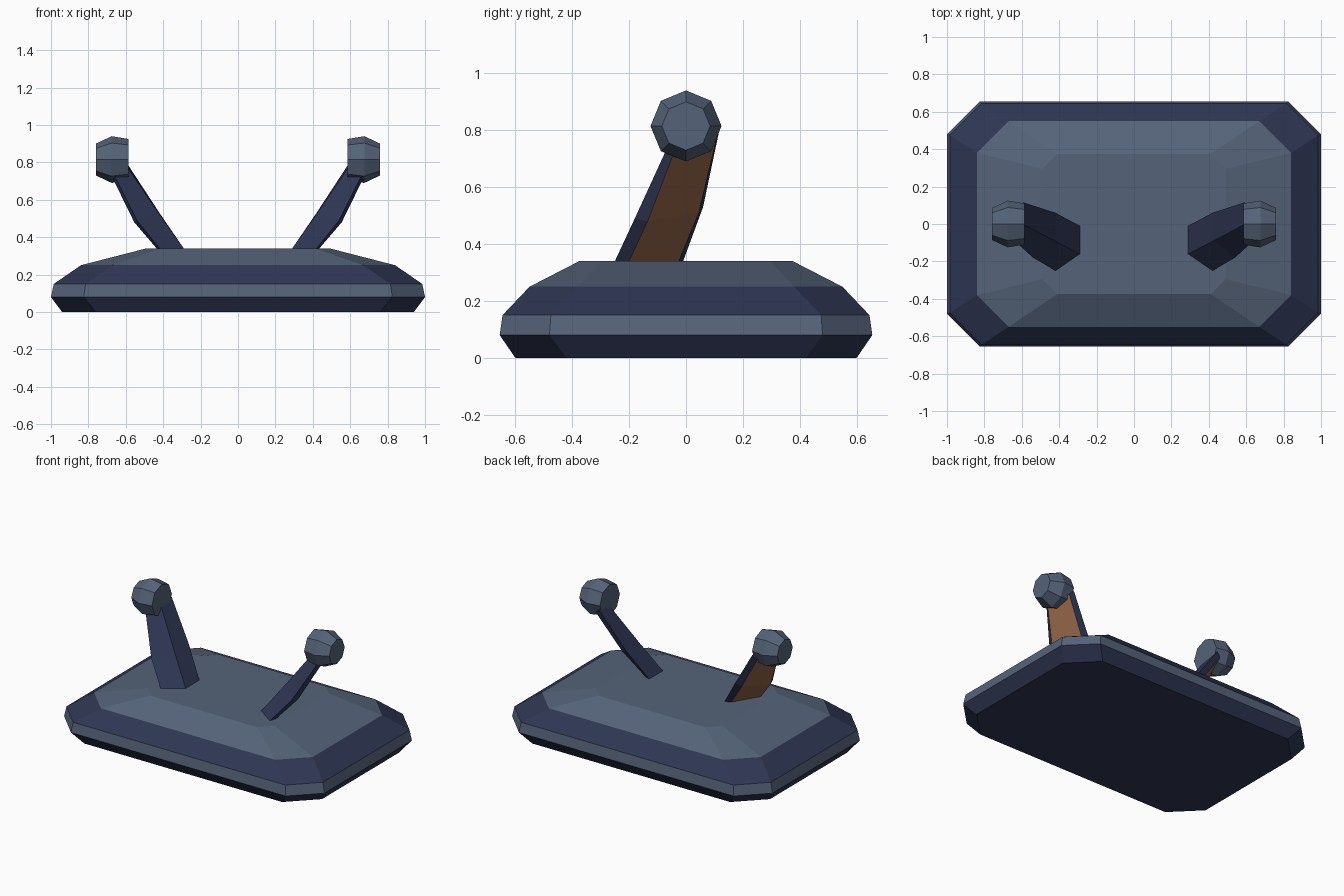
import bpy, bmesh
from math import cos, sin, tau

cube = bpy.data.objects.get("Cube")
if cube:
    bpy.data.objects.remove(cube, do_unlink=True)


def material(name, rgb):
    mat = bpy.data.materials.new(name)
    mat.use_nodes = True
    mat.diffuse_color = (*rgb, 1)
    shader = next(n for n in mat.node_tree.nodes if n.type == 'BSDF_PRINCIPLED')
    shader.inputs["Base Color"].default_value = (*rgb, 1)
    return mat


slate = material("slate", (0.09, 0.125, 0.19))
navy = material("navy", (0.028, 0.037, 0.088))
brown = material("brown", (0.31, 0.135, 0.065))


def loft(name, rings, materials, pick=lambda level, side: 0, caps=(0, 0)):
    """Skin a stack of equal rings; pick gives the material of each side face."""
    bm = bmesh.new()
    loops = [[bm.verts.new(p) for p in ring] for ring in rings]
    n = len(loops[0])
    for level, (low, high) in enumerate(zip(loops, loops[1:])):
        for i in range(n):
            j = (i + 1) % n
            face = bm.faces.new((low[i], low[j], high[j], high[i]))
            face.material_index = pick(level, i)
    bm.faces.new(loops[0][::-1]).material_index = caps[0]
    bm.faces.new(loops[-1]).material_index = caps[1]
    bmesh.ops.recalc_face_normals(bm, faces=bm.faces[:])
    mesh = bpy.data.meshes.new(name)
    bm.to_mesh(mesh)
    bm.free()
    for mat in materials:
        mesh.materials.append(mat)
    obj = bpy.data.objects.new(name, mesh)
    bpy.context.collection.objects.link(obj)
    return obj


def chamfered(hx, hy, cut, z):
    """Rectangle with its four corners cut off."""
    quarter = [(hx, hy - cut), (hx - cut, hy)]
    pts = quarter + [(-x, y) for x, y in quarter[::-1]]
    pts += [(-x, -y) for x, y in pts]
    return [(x, y, z) for x, y in pts]


# Base: chamfered slab with alternating bands
base_steps = [(0.94, 0.60, 0.18, 0), (1.0, 0.655, 0.175, 0.08),
              (0.985, 0.645, 0.17, 0.15), (0.84, 0.55, 0.17, 0.25),
              (0.49, 0.375, 0.08, 0.34)]
loft("base", [chamfered(*s) for s in base_steps], [slate, navy],
     lambda level, side: 1 if level in (0, 2) else 0, caps=(1, 0))

# Arm sections: back, inner, front, outer front, outer back corners
foot = [(0.29, -0.01, 0.34), (0.29, -0.16, 0.34), (0.42, -0.25, 0.34),
        (0.435, -0.2, 0.34), (0.33, -0.025, 0.34)]
bend = [(0.42, 0.06, 0.53), (0.425, -0.09, 0.53), (0.54, -0.18, 0.49),
        (0.555, -0.135, 0.48), (0.46, 0.045, 0.51)]
tip = [(0.59, 0.115, 0.79), (0.595, 0, 0.78), (0.66, -0.07, 0.73),
       (0.67, -0.045, 0.715), (0.62, 0.105, 0.76)]
root = [(x - 0.03, y - 0.01, z - 0.05) for x, y, z in foot]

# Knob profile: x position and radius
knob_steps = [(0.585, 0.11), (0.675, 0.125), (0.76, 0.085)]

for side, sign in (("left", 1), ("right", -1)):
    rings = [[(sign * x, y, z) for x, y, z in ring] for ring in (root, foot, bend, tip)]
    loft(side + "_arm", rings, [navy, brown],
         lambda level, i: 1 if i == 3 else 0)
    rings = [[(sign * x, r * cos(tau * i / 8), 0.815 + r * sin(tau * i / 8))
              for i in range(8)] for x, r in knob_steps]
    loft(side + "_knob", rings, [slate])
